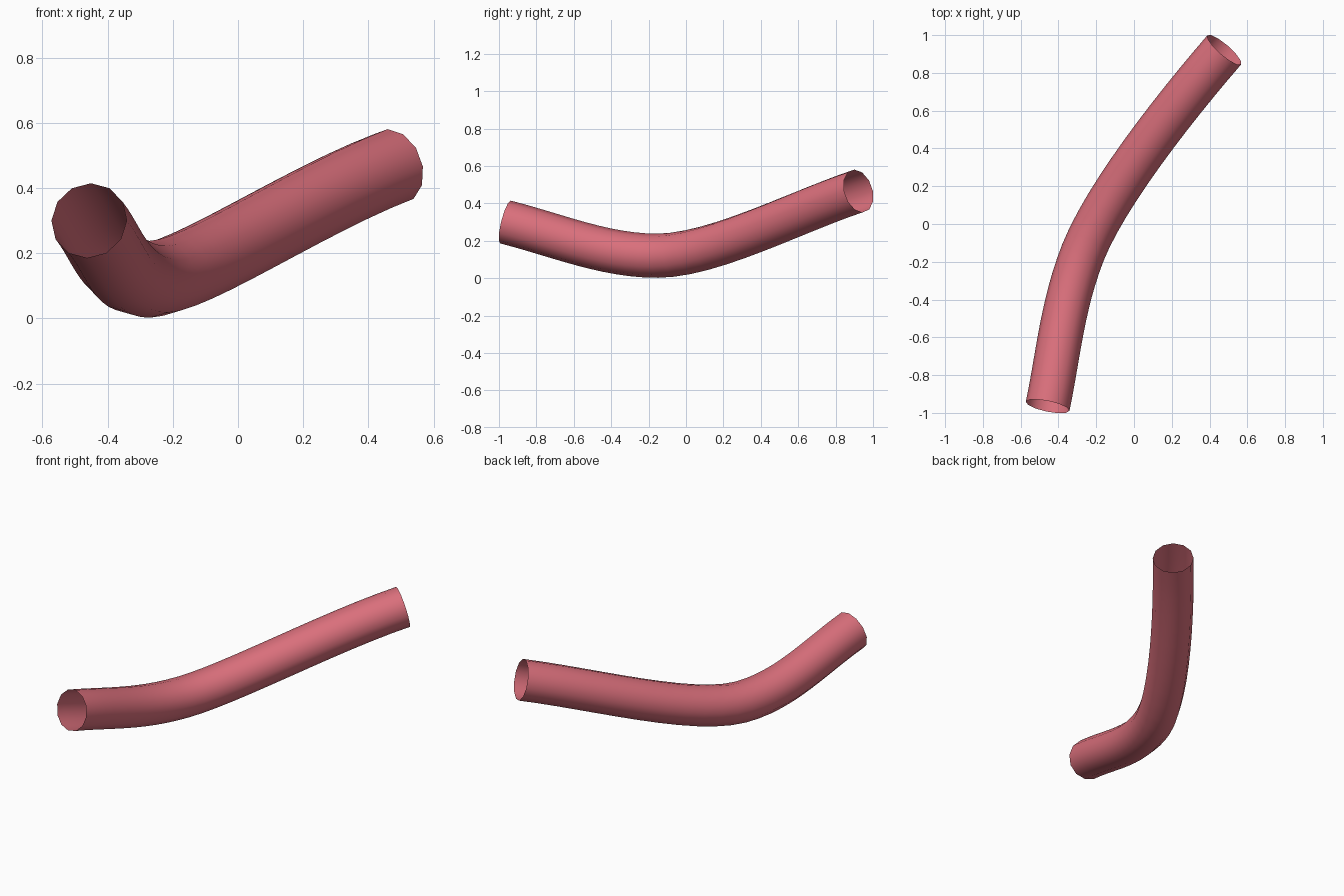
import bpy

cube = bpy.data.objects.get("Cube")
if cube:
    bpy.data.objects.remove(cube, do_unlink=True)

RADIUS = 0.118

# Centre line: knot, left handle, right handle
path = [
    ((-0.457, -0.965, 0.30), (-0.51, -1.24, 0.37), (-0.40, -0.69, 0.23)),
    ((-0.27, -0.15, 0.12), (-0.38, -0.43, 0.118), (-0.15, 0.15, 0.122)),
    ((0.478, 0.922, 0.466), (0.20, 0.60, 0.36), (0.75, 1.24, 0.57)),
]

# Open hose swept along the centre line
curve = bpy.data.curves.new("hose", 'CURVE')
curve.dimensions = '3D'
curve.twist_mode = 'Z_UP'
curve.resolution_u = 12
curve.bevel_depth = RADIUS
curve.bevel_resolution = 4
curve.use_fill_caps = False
spline = curve.splines.new('BEZIER')
spline.bezier_points.add(len(path) - 1)
for point, (knot, left, right) in zip(spline.bezier_points, path):
    point.handle_left_type = point.handle_right_type = 'FREE'
    point.co, point.handle_left, point.handle_right = knot, left, right

hose = bpy.data.objects.new("hose", curve)
bpy.context.collection.objects.link(hose)

# Soft red rubber
color = (0.70, 0.16, 0.20, 1.0)
rubber = bpy.data.materials.new("red_rubber")
rubber.use_nodes = True
rubber.diffuse_color = color
rubber.node_tree.nodes["Principled BSDF"].inputs["Base Color"].default_value = color
curve.materials.append(rubber)

# Turn the sweep into a smooth mesh
bpy.ops.object.select_all(action='DESELECT')
hose.select_set(True)
bpy.context.view_layer.objects.active = hose
bpy.ops.object.convert(target='MESH')
bpy.ops.object.shade_smooth()
